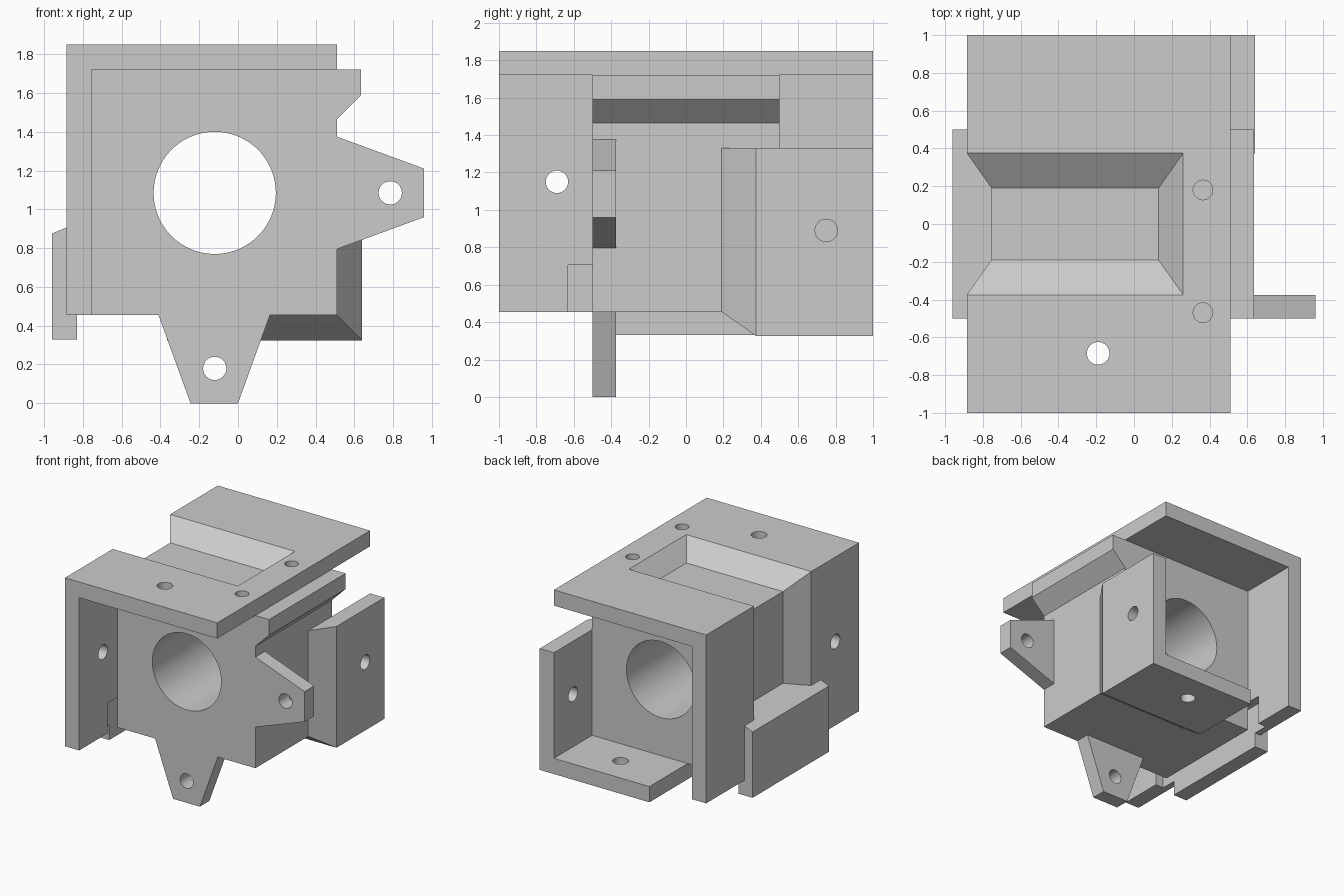
import bpy, bmesh, math
from mathutils import Vector

if "Cube" in bpy.data.objects:
    bpy.data.objects.remove(bpy.data.objects["Cube"])

grey = bpy.data.materials.new("light grey")
grey.diffuse_color = (0.6, 0.6, 0.6, 1)
grey.use_nodes = True
grey.node_tree.nodes["Principled BSDF"].inputs["Base Color"].default_value = grey.diffuse_color


def hull(name, points):
    """Convex solid around a few points."""
    bm = bmesh.new()
    for p in points:
        bm.verts.new(p)
    res = bmesh.ops.convex_hull(bm, input=bm.verts[:])
    bmesh.ops.dissolve_limit(bm, angle_limit=0.001, verts=bm.verts[:], edges=bm.edges[:])
    bmesh.ops.recalc_face_normals(bm, faces=bm.faces[:])
    return finish(name, bm)


def finish(name, bm):
    mesh = bpy.data.meshes.new(name)
    bm.to_mesh(mesh)
    bm.free()
    mesh.materials.append(grey)
    ob = bpy.data.objects.new(name, mesh)
    bpy.context.collection.objects.link(ob)
    return ob


def box(name, x0, x1, y0, y1, z0, z1):
    return hull(name, [(x, y, z) for x in (x0, x1) for y in (y0, y1) for z in (z0, z1)])


def prism(name, profile, y0, y1):
    """Front profile (x, z) extruded along y."""
    bm = bmesh.new()
    face = bm.faces.new([bm.verts.new((x, y0, z)) for x, z in profile])
    ext = bmesh.ops.extrude_face_region(bm, geom=[face])["geom"]
    bmesh.ops.translate(bm, vec=(0, y1 - y0, 0),
                        verts=[v for v in ext if isinstance(v, bmesh.types.BMVert)])
    bmesh.ops.recalc_face_normals(bm, faces=bm.faces[:])
    return finish(name, bm)


def rod(name, center, axis, r, length, sides=32):
    bm = bmesh.new()
    bmesh.ops.create_cone(bm, cap_ends=True, segments=sides, radius1=r, radius2=r, depth=length)
    rot = Vector((0, 0, 1)).rotation_difference(Vector(axis)).to_matrix()
    bmesh.ops.rotate(bm, verts=bm.verts[:], matrix=rot)
    bmesh.ops.translate(bm, verts=bm.verts[:], vec=center)
    return finish(name, bm)


def combine(target, tool, op):
    """Apply a boolean and remove the tool."""
    mod = target.modifiers.new(op, "BOOLEAN")
    mod.object, mod.operation, mod.solver = tool, op, "EXACT"
    bpy.context.view_layer.objects.active = target
    bpy.ops.object.modifier_apply(modifier=mod.name)
    bpy.data.objects.remove(tool)


def cut(target, tool):
    combine(target, tool, "DIFFERENCE")


def add(target, tool):
    combine(target, tool, "UNION")


# main block, hollowed front and back to leave the top and left plates
housing = box("housing", -0.885, 0.51, -1, 1, 0.455, 1.85)
cut(housing, box("front_void", -0.755, 1, -1.5, -0.5, 0, 1.72))
cut(housing, box("back_void", -0.755, 1, 0.5, 1.5, 0, 1.72))

# tapered channel wrapping over the top and down the left side
T = 1.5                        # how far the cutter runs past the surface
d, w, e = 0.13 * T, 0.19 + 0.185 * T, 0.13 * T
top = [(x, y, 1.72) for x in (-1.2, 0.13) for y in (-0.19, 0.19)]
top += [(x, y, 1.72 + d) for x in (-1.2, 0.13 + e) for y in (-w, w)]
cut(housing, hull("top_channel", top))
side = [(-0.755, y, z) for z in (2.2, 0.83) for y in (-0.19, 0.19)]
side += [(-0.755 - d, y, z) for z in (2.2, 0.83 - e) for y in (-w, w)]
cut(housing, hull("side_channel", side))

# left catch with its pocket
add(housing, prism("left_catch", [(-0.96, 0.33), (-0.83, 0.33), (-0.83, 0.6), (-0.755, 0.6),
                                  (-0.755, 0.96), (-0.96, 0.875)], -0.5, 0.5))
cut(housing, box("catch_pocket", -0.83, -0.755, -0.63, 0.63, 0.3, 0.705))

# right catch rail
add(housing, prism("right_catch", [(0.4, 1.72), (0.635, 1.72), (0.635, 1.59),
                                   (0.51, 1.465), (0.4, 1.465)], -0.5, 0.5))

# corner bracket at lower right rear, with tapered front edges
pts = []
for y, x1, z0 in ((0.19, 0.51, 0.455), (0.375, 0.64, 0.325), (1, 0.64, 0.325)):
    pts += [(x, y, z) for x in (-0.365, x1) for z in (z0, 1.33)]
bracket = hull("corner_bracket", pts)
cut(bracket, box("bracket_void", -1, 0.51, 0.5, 2, 0.455, 2))
add(housing, bracket)

# mounting lugs, below and to the right
add(housing, prism("lower_lug", [(-0.41, 0.455), (-0.245, 0), (0, 0), (0.165, 0.455),
                                 (0.165, 0.6), (-0.41, 0.6)], -0.5, -0.375))
add(housing, prism("right_lug", [(0.51, 1.375), (0.96, 1.21), (0.96, 0.96), (0.51, 0.795),
                                 (0.4, 0.795), (0.4, 1.375)], -0.5, -0.375))

# bore and screw holes
X, Y, Z = (1, 0, 0), (0, 1, 0), (0, 0, 1)
for name, c, axis, r, length, n in (
        ("main_bore", (-0.12, 0, 1.085), Y, 0.315, 1.6, 96),
        ("lower_lug_hole", (-0.12, -0.44, 0.18), Y, 0.06, 0.4, 32),
        ("right_lug_hole", (0.785, -0.44, 1.085), Y, 0.06, 0.4, 32),
        ("top_hole", (-0.19, -0.685, 1.785), Z, 0.06, 0.4, 32),
        ("left_hole", (-0.82, -0.69, 1.15), X, 0.06, 0.4, 32),
        ("bracket_side_hole", (0.575, 0.75, 0.89), X, 0.06, 0.4, 32),
        ("bracket_floor_hole", (0.075, 0.75, 0.39), Z, 0.06, 0.4, 32),
        ("rear_dimple", (0.365, 0.18, 1.85), Z, 0.052, 0.12, 32),
        ("front_dimple", (0.365, -0.47, 1.85), Z, 0.052, 0.12, 32)):
    cut(housing, rod(name, c, axis, r, length, n))

bpy.ops.object.select_all(action="DESELECT")
housing.select_set(True)
bpy.context.view_layer.objects.active = housing
bpy.ops.object.shade_smooth_by_angle(angle=math.radians(20))
